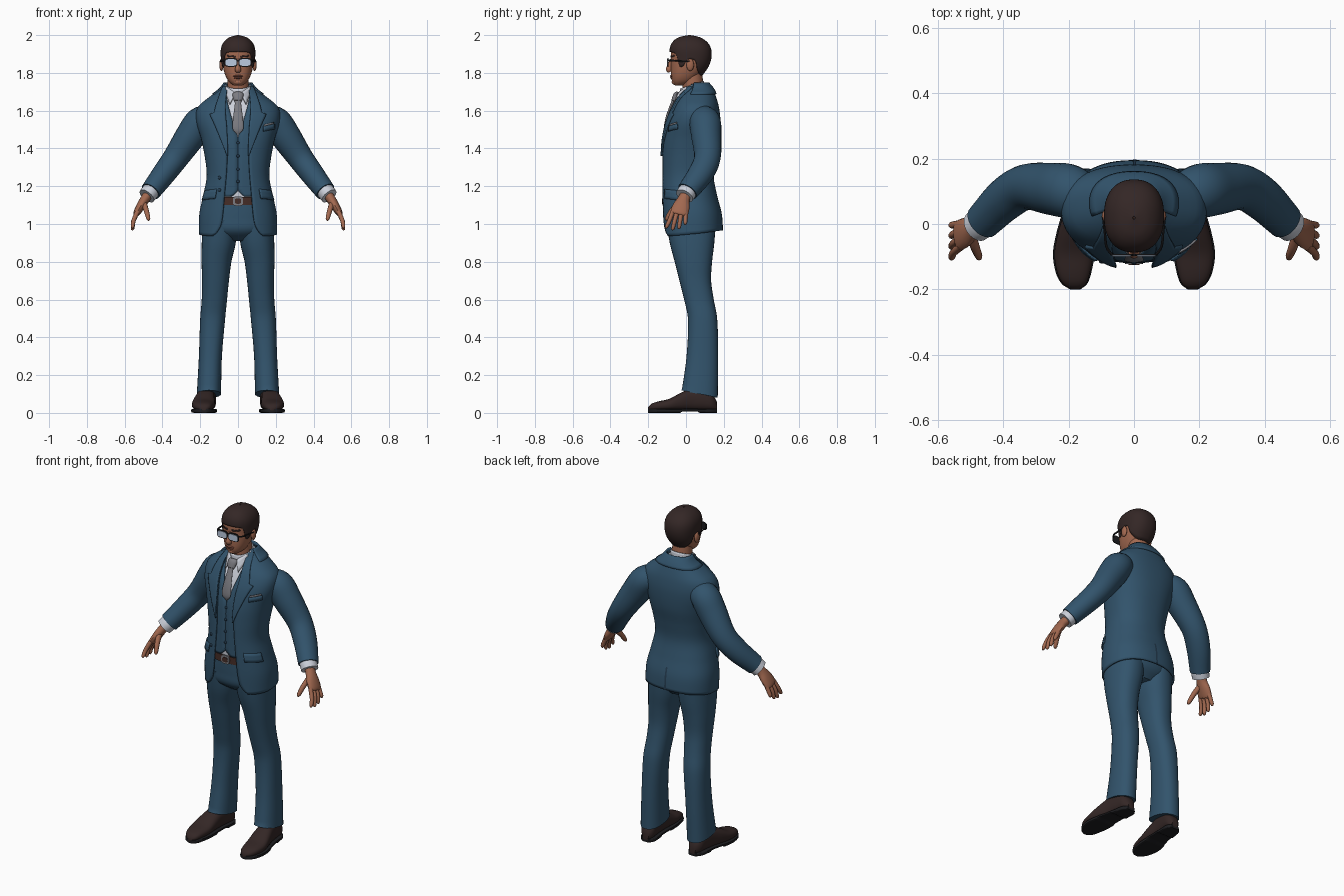
import bpy, bmesh, math
from mathutils import Vector

if "Cube" in bpy.data.objects:
    bpy.data.objects.remove(bpy.data.objects["Cube"])

PI = math.pi


def mat(name, r, g, b):
    m = bpy.data.materials.new(name)
    m.diffuse_color = (r, g, b, 1)
    m.use_nodes = True
    m.node_tree.nodes["Principled BSDF"].inputs["Base Color"].default_value = m.diffuse_color
    return m


BLUE = mat("suit blue", .032, .088, .15)
DARK_BLUE = mat("seam blue", .018, .045, .08)
SKIN = mat("skin", .36, .14, .08)
LIP = mat("lip", .22, .075, .05)
HAIR = mat("dark brown", .034, .02, .019)
WHITE = mat("shirt white", .6, .63, .7)
GREY = mat("tie grey", .2, .2, .22)
LENS = mat("lens blue grey", .5, .6, .75)
BLACK = mat("frame black", .012, .012, .014)
BELT = mat("belt brown", .06, .026, .02)


def smp(rows, t):
    """Smoothly interpolate rows of (t, values...)."""
    n = len(rows)
    t = min(max(t, rows[0][0]), rows[-1][0])
    i = max(k for k in range(n - 1) if rows[k][0] <= t)
    a, b = rows[i], rows[i + 1]
    p, q = rows[max(i - 1, 0)], rows[min(i + 2, n - 1)]
    d = b[0] - a[0]
    s = (t - a[0]) / d
    out = []
    for k in range(1, len(a)):
        ma = (b[k] - p[k]) / (b[0] - p[0]) * d
        mb = (q[k] - a[k]) / (q[0] - a[0]) * d
        out.append((2*s**3 - 3*s*s + 1)*a[k] + (s**3 - 2*s*s + s)*ma
                   + (3*s*s - 2*s**3)*b[k] + (s**3 - s*s)*mb)
    return out


def se(v, p):
    return math.copysign(abs(v) ** (2 / p), v)


def around(rows, z, a, off=0, p=2.3):
    """Point on a body at height z; angle 0 is the front, rising towards +x."""
    rx, yf, yb = smp(rows, z)
    return Vector(((rx + off) * se(math.sin(a), p),
                   (yf + yb) / 2 - ((yb - yf) / 2 + off) * se(math.cos(a), p), z))


def ang(rows, z, x, off=0, p=2.3):
    r = min(abs(x) / (smp(rows, z)[0] + off), 1)
    return math.copysign(math.asin(r ** (p / 2)), x)


def on_front(rows, z, x, off):
    return around(rows, z, ang(rows, z, x, off), off)


def grid(name, f, nu, nv, m, closed=False, cap=False, mirror=False, thick=0):
    bm = bmesh.new()
    cols = nu if closed else nu + 1
    vs = [[bm.verts.new(f(i / nu, j / nv)) for i in range(cols)] for j in range(nv + 1)]
    for j in range(nv):
        for i in range(nu):
            k = (i + 1) % cols
            bm.faces.new((vs[j][i], vs[j][k], vs[j + 1][k], vs[j + 1][i]))
    if cap:
        bm.faces.new(vs[0])
        bm.faces.new(vs[-1])
        bmesh.ops.recalc_face_normals(bm, faces=bm.faces)
    me = bpy.data.meshes.new(name)
    bm.to_mesh(me)
    bm.free()
    me.materials.append(m)
    ob = bpy.data.objects.new(name, me)
    bpy.context.collection.objects.link(ob)
    if thick:
        s = ob.modifiers.new("thickness", 'SOLIDIFY')
        s.thickness, s.offset = thick, -1
    if mirror:
        ob.modifiers.new("mirror", 'MIRROR')
    return ob


def body(name, rows, m, z0, z1, off=0, nv=16, cap=True, **kw):
    return grid(name, lambda u, v: around(rows, z0 + (z1 - z0) * v, 2*PI*u, off),
                40, nv, m, closed=True, cap=cap, **kw)


def tube(name, pts, m, n=16, steps=4, mirror=True):
    """Tube through (x, y, z, half width, half depth)."""
    rows = [(i, *p) for i, p in enumerate(pts)]
    last = len(pts) - 1

    def f(u, v):
        t = v * last
        c = smp(rows, t)
        d = Vector(smp(rows, t + .05)[:3]) - Vector(smp(rows, t - .05)[:3])
        w = (Vector((0, 1, 0)) - d * (d.y / d.length_squared)).normalized()
        k = d.normalized().cross(w)
        return Vector(c[:3]) + w * c[3] * math.cos(2*PI*u) + k * c[4] * math.sin(2*PI*u)
    return grid(name, f, n, last * steps, m, closed=True, cap=True, mirror=mirror)


def plate(name, cx, cz, w, h, y, t, m, p=3.5, mirror=False):
    return grid(name, lambda u, v: Vector((cx + w * se(math.cos(2*PI*u), p), y - t * v,
                cz + h * se(math.sin(2*PI*u), p))), 28, 1, m, True, True, mirror)


def ball(name, loc, s, m, mirror=False):
    def f(u, v):
        e = .02 + (PI - .04) * v
        return Vector((loc[0] + s[0]*math.sin(e)*math.cos(2*PI*u),
                       loc[1] + s[1]*math.sin(e)*math.sin(2*PI*u), loc[2] - s[2]*math.cos(e)))
    return grid(name, f, 16, 10, m, True, True, mirror)


# body outlines: height, half width, front y, back y
TORSO = [(.93, .208, -.125, .197), (1.05, .205, -.13, .19), (1.15, .185, -.132, .165),
         (1.25, .166, -.132, .147), (1.35, .175, -.13, .158), (1.45, .195, -.123, .177),
         (1.55, .222, -.1, .182), (1.62, .212, -.07, .174), (1.67, .155, -.042, .16),
         (1.715, .095, -.005, .142), (1.75, .068, .015, .115)]
HIPS = [(.91, .08, -.04, .11), (.96, .17, -.1, .153), (1.03, .182, -.11, .16), (1.15, .165, -.112, .14)]
HEAD = [(1.733, .022, -.058, -.02), (1.75, .045, -.072, .03), (1.78, .064, -.078, .065),
        (1.82, .077, -.079, .095), (1.87, .083, -.08, .115), (1.92, .083, -.077, .115),
        (1.96, .065, -.055, .095), (1.985, .03, -.01, .05)]
SCALP = [(1.78, .066, -.08, .082), (1.83, .085, -.083, .118), (1.88, .091, -.084, .135),
         (1.93, .09, -.086, .132), (1.965, .074, -.07, .11), (1.99, .042, -.035, .07), (2.0, .004, .014, .024)]
GAP = [(.93, .145), (.95, .118), (1.0, .09), (1.15, .073), (1.35, .058), (1.5, .062), (1.62, .07), (1.75, .058)]
VEST_GAP = [(1.14, .04), (1.175, .001), (1.2, .001), (1.46, .001), (1.49, .012), (1.67, .06), (1.75, .06)]


# jacket, vest and shirt: shells with a front opening
def shell(rows, gap, lo, hi, off):
    def f(u, v):
        low = lo + .03 * (1 - math.cos(2*PI*u)) / 2
        z = low + (hi - low) * v
        a0 = ang(rows, z, smp(gap, z)[0], off)
        return around(rows, z, a0 + (2*PI - 2*a0) * u, off)
    return f


grid("jacket", shell(TORSO, GAP, .937, 1.742, 0), 56, 48, BLUE, thick=.01)
grid("vest", shell(TORSO, VEST_GAP, 1.145, 1.69, -.012), 56, 40, BLUE, thick=.006)
body("shirt", TORSO, WHITE, 1.12, 1.73, -.024, 24)


# lapels with a notch
def lapel(u, v):
    z = 1.36 + .37 * v
    w = .004 + .082 * (z - 1.36) / .225 if z < 1.585 else .062 - .25 * (z - 1.585)
    x = smp(GAP, z)[0] - .003 + w * u
    return on_front(TORSO, z, x, .009)


grid("lapel", lapel, 6, 40, BLUE, mirror=True, thick=.008)
grid("jacket_collar", lambda u, v: around(TORSO, 1.69 + .058 * v, 1.2 + (2*PI - 2.4) * u, .009 - .002 * v),
     30, 5, BLUE, thick=.012)
# pockets, vent and seams
grid("pocket_flap", lambda u, v: around(TORSO, 1.135 + .05 * v - .008 * u, .62 + .68 * u, .009 - .004 * v),
     10, 3, BLUE, mirror=True, thick=.008)
grid("breast_pocket", lambda u, v: on_front(TORSO, 1.49 + .028 * v + .012 * u, .135 + .06 * u, .006),
     6, 2, BLUE, thick=.006)
grid("pocket_square", lambda u, v: on_front(TORSO, 1.518 + .009 * v + .012 * u, .139 + .052 * u, .006),
     6, 1, GREY, thick=.006)
grid("back_vent", lambda u, v: around(TORSO, .968 + .13 * v, PI - .02 + .03 * u, .002), 1, 8, DARK_BLUE)
for z in (1.43, 1.36, 1.29, 1.225):
    p = on_front(TORSO, z, 0, -.012)
    ball("vest_button", p, (.008, .005, .008), DARK_BLUE)
for z in (1.245, 1.18):
    p = on_front(TORSO, z, -.098, 0)
    ball("jacket_button", p, (.009, .006, .009), DARK_BLUE)


# shirt collar, collar points and tie
def band(u, v):
    a = 2*PI*u
    z = 1.675 + .04 * (1 - math.cos(a)) / 2 + .042 * v
    return Vector((.067 * math.sin(a), .032 - (.067 - .004 * v) * math.cos(a), z))


grid("shirt_collar", band, 32, 4, WHITE, closed=True, thick=.006)


def point(u, v):
    p = Vector((.012 + .05 * v, -.042 + .047 * v, 1.692 + .036 * v))
    q = Vector((.042 + .024 * v, -.058 + .06 * v, 1.632 + .068 * v))
    return p.lerp(q, 1 - u)


grid("collar_point", point, 3, 5, WHITE, mirror=True, thick=.005)
tube("tie", [(0, -.108, 1.475, .004, .006), (0, -.112, 1.505, .006, .029), (0, -.098, 1.57, .008, .025),
             (0, -.07, 1.645, .009, .016), (0, -.064, 1.652, .014, .022), (0, -.052, 1.685, .014, .029),
             (0, -.042, 1.697, .006, .022)], GREY, mirror=False)

# sleeves, cuffs and hands
tube("sleeve", [(.15, .08, 1.555, .07, .07), (.2, .1, 1.54, .083, .08), (.25, .107, 1.468, .08, .08),
                (.33, .113, 1.35, .07, .068), (.395, .075, 1.262, .067, .062),
                (.463, .008, 1.172, .057, .054)], BLUE, n=24, steps=5)
tube("cuff", [(.44, .03, 1.2, .046, .044), (.465, .006, 1.17, .05, .047), (.483, -.008, 1.148, .049, .046)], WHITE, 20)
tube("palm", [(.465, .008, 1.172, .03, .026), (.492, -.012, 1.132, .032, .025), (.515, -.025, 1.095, .045, .023),
              (.536, -.036, 1.058, .047, .018), (.54, -.039, 1.048, .035, .01)], SKIN)
for i in range(4):
    k = i - 1.5
    tip = .968 + .008 * k * k + .006 * k
    tube("finger", [(.53, -.034 + .023*k, 1.07, .012, .013), (.552, -.045 + .028*k, 1.02, .0115, .012),
                    (.558, -.053 + .033*k, tip + .01, .0095, .01), (.557, -.055 + .034*k, tip, .003, .003)], SKIN, 10)
tube("thumb", [(.5, -.03, 1.115, .018, .016), (.486, -.072, 1.073, .015, .014),
               (.475, -.1, 1.03, .011, .011), (.474, -.106, 1.018, .003, .003)], SKIN, 10)

# trousers: hips, then legs by inner x, outer x, front y, back y
LEG = [(.1, .09, .218, -.025, .168), (.3, .085, .207, .003, .17), (.5, .068, .2, .01, .165),
       (.6, .058, .192, -.01, .147), (.7, .048, .19, -.035, .133), (.8, .035, .193, -.06, .138),
       (.9, .012, .192, -.086, .15), (1.02, .004, .185, -.105, .158)]


def leg(u, v):
    z = .1 + .92 * v
    xi, xo, yf, yb = smp(LEG, z)
    a = 2*PI*u
    if v == 0:
        z += .02 * math.cos(a)
    return Vector(((xi+xo)/2 + (xo-xi)/2 * se(math.sin(a), 2.3), (yf+yb)/2 - (yb-yf)/2 * se(math.cos(a), 2.3), z))


grid("trouser_leg", leg, 32, 36, BLUE, True, True, True)
body("trouser_hips", HIPS, BLUE, .91, 1.13)
body("belt", HIPS, BELT, 1.1, 1.142, .006, 2)
plate("buckle", 0, 1.121, .027, .025, -.115, .007, GREY)
plate("buckle_centre", 0, 1.121, .017, .014, -.12, .006, BELT)

# shoes: y, half width, top z, centre x
SHOE = [(-.2, .012, .03, .18), (-.185, .034, .047, .182), (-.15, .05, .06, .185), (-.09, .06, .074, .184),
        (-.03, .056, .105, .178), (.03, .048, .13, .17), (.1, .045, .13, .162), (.14, .04, .1, .158), (.163, .02, .06, .156)]


def shoe(sole):
    def f(u, v):
        y = -.2 + .363 * v
        w, top, cx = smp(SHOE, y)
        lo, hi = (0 if y > .06 or y < -.02 else .008, .022) if sole else (.012, top)
        p = 6 if sole else 2.5
        return Vector((cx + (w + (.004 if sole else 0)) * se(math.cos(2*PI*u), p), y,
                       (lo + hi) / 2 + (hi - lo) / 2 * se(math.sin(2*PI*u), p)))
    return f


grid("shoe", shoe(False), 24, 28, HAIR, True, True, True)
grid("shoe_sole", shoe(True), 24, 28, BLACK, True, True, True)

# neck, head and face
tube("neck", [(0, .045, 1.64, .058, .06), (0, .038, 1.72, .055, .056), (0, .03, 1.81, .055, .056)], SKIN, 24, mirror=False)
body("head", HEAD, SKIN, 1.733, 1.985, nv=24)
ball("ear", (.088, .022, 1.842), (.011, .02, .032), SKIN, True)
tube("nose", [(0, -.074, 1.875, .008, .007), (0, -.086, 1.84, .012, .01), (0, -.09, 1.818, .016, .017),
              (0, -.082, 1.807, .01, .014)], SKIN, 14, mirror=False)
ball("upper_lip", (0, -.076, 1.783), (.026, .009, .006), LIP)
ball("lower_lip", (0, -.075, 1.774), (.022, .009, .006), LIP)
ball("chin", (0, -.058, 1.752), (.026, .018, .016), SKIN)
grid("eyebrow", lambda u, v: on_front(HEAD, 1.882 + .008 * v + .004 * u, .014 + .045 * u, .003), 8, 1, HAIR,
     mirror=True, thick=.004)

# hair cap with a hairline that dips at sideburns and nape
LINE = [(0, 1.912), (.6, 1.908), (.85, 1.895), (1.05, 1.84), (1.25, 1.832), (1.45, 1.87), (1.75, 1.865),
        (2.0, 1.82), (2.5, 1.79), (3.2, 1.785)]


def hair(u, v):
    a = 2*PI*u
    low = smp(LINE, min(a, 2*PI - a))[0]
    return around(SCALP, low + (2.0 - low) * math.sin(v * PI / 2), a)


ob = grid("hair", hair, 64, 20, HAIR, closed=True, thick=.012)

# glasses
plate("glasses_rim", .037, 1.856, .035, .024, -.092, .005, BLACK, mirror=True)
plate("lens", .037, 1.855, .03, .018, -.095, .005, LENS, mirror=True)
plate("bridge", 0, 1.864, .012, .004, -.092, .006, BLACK)
tube("glasses_arm", [(.068, -.094, 1.866, .004, .004), (.084, -.07, 1.865, .004, .005), (.089, -.03, 1.863, .003, .005),
                     (.094, .02, 1.86, .003, .005)], BLACK, 8)

bpy.ops.object.select_all(action='SELECT')
bpy.context.view_layer.objects.active = ob
bpy.ops.object.shade_smooth_by_angle(angle=math.radians(40))
